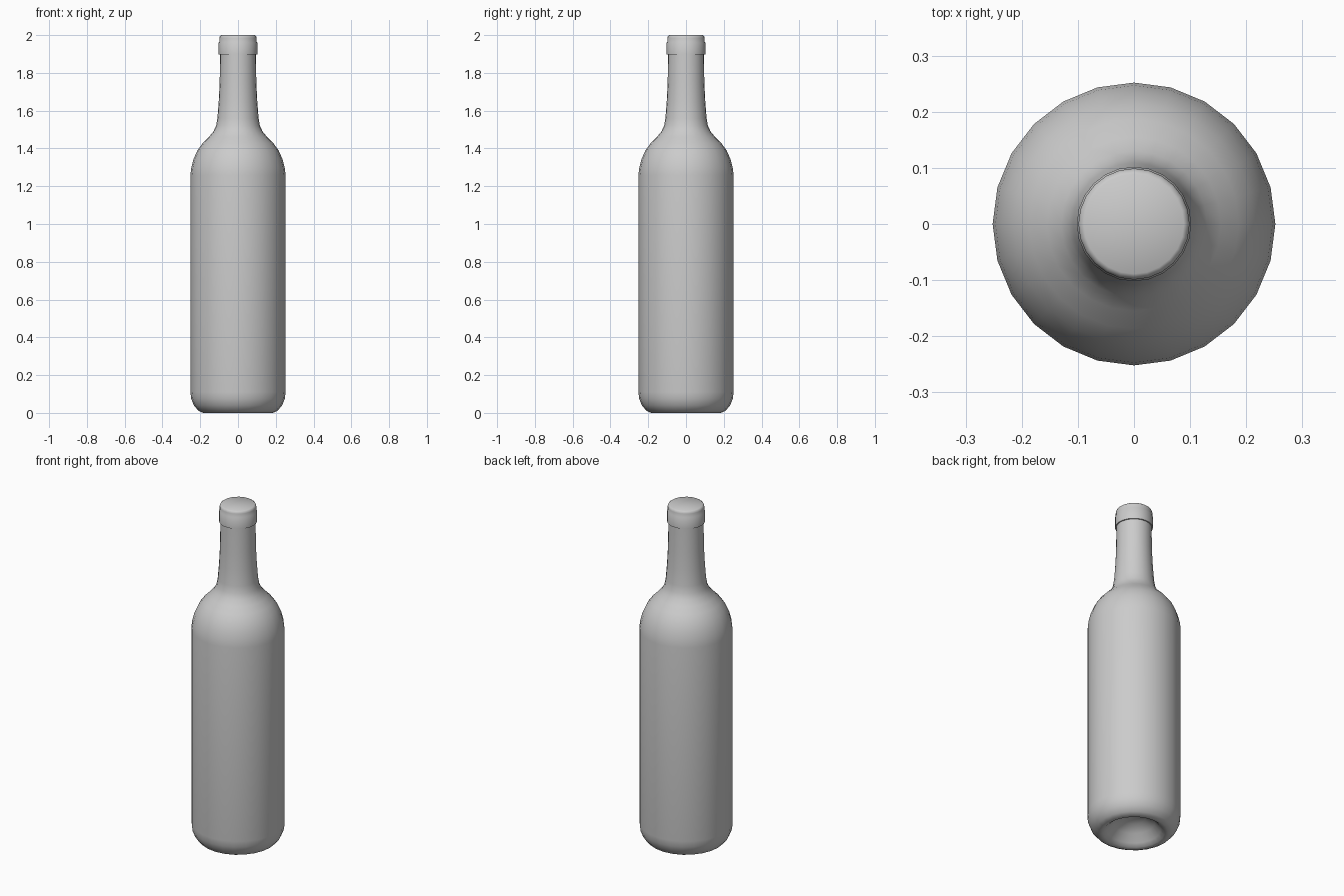
import bpy, bmesh, math

cube = bpy.data.objects.get("Cube")
if cube:
    bpy.data.objects.remove(cube, do_unlink=True)

SIDES = 24

# Single grey material
grey = bpy.data.materials.new("plain grey")
grey.use_nodes = True
colour = (0.6, 0.6, 0.6, 1.0)
grey.diffuse_color = colour
grey.node_tree.nodes["Principled BSDF"].inputs["Base Color"].default_value = colour


def lathe(name, profile):
    """Revolve (radius, height) points around z; zero radius closes to a pole."""
    bm = bmesh.new()
    rings = []
    for r, z in profile:
        if r == 0:
            rings.append([bm.verts.new((0, 0, z))] * SIDES)
        else:
            angles = [2 * math.pi * i / SIDES for i in range(SIDES)]
            rings.append([bm.verts.new((r * math.cos(a), r * math.sin(a), z)) for a in angles])
    for low, high in zip(rings, rings[1:]):
        for i in range(SIDES):
            j = (i + 1) % SIDES
            corners = dict.fromkeys((low[i], low[j], high[j], high[i]))
            bm.faces.new(list(corners))
    bmesh.ops.recalc_face_normals(bm, faces=bm.faces)
    mesh = bpy.data.meshes.new(name)
    bm.to_mesh(mesh)
    bm.free()
    mesh.materials.append(grey)
    obj = bpy.data.objects.new(name, mesh)
    bpy.context.collection.objects.link(obj)
    bpy.ops.object.select_all(action="DESELECT")
    obj.select_set(True)
    bpy.context.view_layer.objects.active = obj
    bpy.ops.object.shade_smooth_by_angle(angle=math.radians(40))
    return obj


# Hollow base, straight body, rounded shoulder and tapering neck
lathe("bottle_body", [
    (0, 0.10), (0.06, 0.09), (0.11, 0.06), (0.145, 0.02), (0.165, 0.004), (0.185, 0.0),
    (0.21, 0.012), (0.234, 0.04), (0.248, 0.075), (0.252, 0.11),
    (0.252, 1.26), (0.247, 1.30), (0.235, 1.345), (0.215, 1.39), (0.187, 1.428),
    (0.155, 1.46), (0.13, 1.49), (0.116, 1.52), (0.109, 1.56),
    (0.102, 1.65), (0.097, 1.75), (0.095, 1.90),
])

# Closed collar around the mouth, with a slight step and rounded top
lathe("mouth_collar", [
    (0.094, 1.897), (0.102, 1.897), (0.102, 1.96), (0.099, 1.965),
    (0.099, 1.985), (0.096, 1.995), (0.089, 2.0), (0, 2.0),
])
